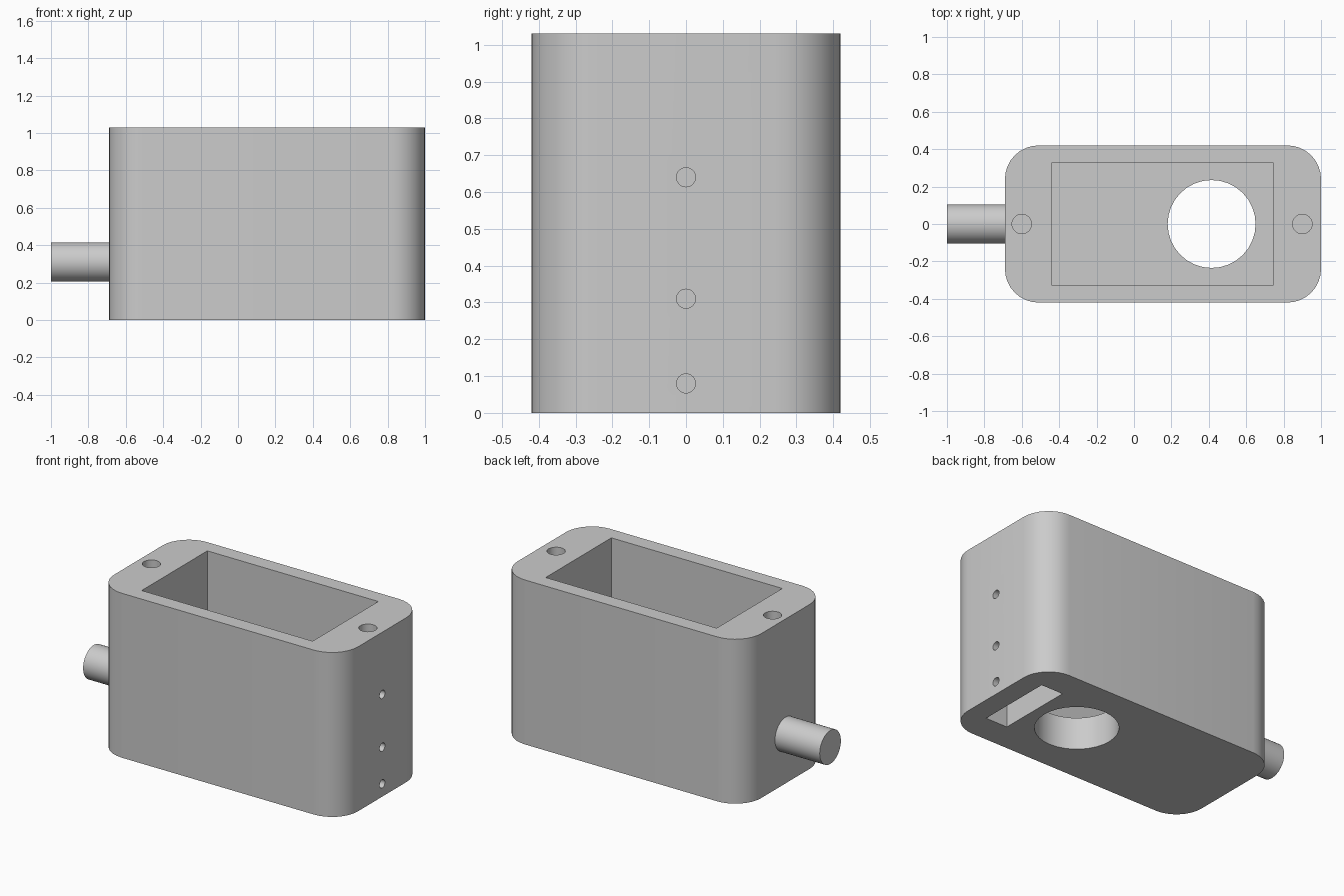
import bpy, bmesh, math
from mathutils import Matrix, Vector

cube = bpy.data.objects.get("Cube")
if cube:
    bpy.data.objects.remove(cube, do_unlink=True)

grey = bpy.data.materials.new("plain grey")
grey.use_nodes = True
colour = (0.6, 0.6, 0.6, 1)
grey.diffuse_color = colour
grey.node_tree.nodes["Principled BSDF"].inputs["Base Color"].default_value = colour


def make_object(name, bm):
    bmesh.ops.recalc_face_normals(bm, faces=bm.faces)
    mesh = bpy.data.meshes.new(name)
    bm.to_mesh(mesh)
    bm.free()
    mesh.materials.append(grey)
    obj = bpy.data.objects.new(name, mesh)
    bpy.context.collection.objects.link(obj)
    return obj


def box(name, low, high):
    low, high = Vector(low), Vector(high)
    bm = bmesh.new()
    bmesh.ops.create_cube(bm, size=1)
    bmesh.ops.scale(bm, vec=high - low, verts=bm.verts)
    bmesh.ops.translate(bm, vec=(low + high) / 2, verts=bm.verts)
    return make_object(name, bm)


def rod(name, start, end, radius, sides=32):
    start, end = Vector(start), Vector(end)
    axis = end - start
    turn = Vector((0, 0, 1)).rotation_difference(axis).to_matrix().to_4x4()
    bm = bmesh.new()
    bmesh.ops.create_cone(bm, cap_ends=True, segments=sides, radius1=radius,
                          radius2=radius, depth=axis.length,
                          matrix=Matrix.Translation((start + end) / 2) @ turn)
    return make_object(name, bm)


def smooth(obj):
    bpy.ops.object.select_all(action='DESELECT')
    obj.select_set(True)
    bpy.context.view_layer.objects.active = obj
    bpy.ops.object.shade_smooth_by_angle(angle=math.radians(30))


# Housing: block with rounded vertical corners
left, right, half_depth, height = -0.69, 1.0, 0.42, 1.03
housing = box("housing", (left, -half_depth, 0), (right, half_depth, height))
bm = bmesh.new()
bm.from_mesh(housing.data)
corners = [e for e in bm.edges if abs(e.verts[0].co.z - e.verts[1].co.z) > 0.5]
bmesh.ops.bevel(bm, geom=corners, offset=0.18, segments=8, profile=0.5,
                affect='EDGES')
bm.to_mesh(housing.data)
bm.free()

# Pocket, floor opening and slot in the underside
floor = 0.2
cutters = [
    box("pocket_cutter", (-0.44, -0.325, floor), (0.745, 0.325, height + 0.1)),
    rod("floor_hole_cutter", (0.415, 0, -0.1), (0.415, 0, floor + 0.1), 0.235),
    box("slot_cutter", (0.72, -0.24, -0.1), (0.87, 0.24, 0.155)),
]
# Blind screw holes in the rim
for x in (-0.6, 0.9):
    cutters.append(rod("rim_hole_cutter", (x, 0, height - 0.25),
                       (x, 0, height + 0.1), 0.052))
# Small side holes: the lowest meets the slot, the others the pocket
for z, inner in ((0.08, 0.8), (0.31, 0.7), (0.64, 0.7)):
    cutters.append(rod("side_hole_cutter", (inner, 0, z), (1.1, 0, z), 0.026, 24))

for cutter in cutters:
    cutter.hide_render = True
    mod = housing.modifiers.new(cutter.name, 'BOOLEAN')
    mod.operation = 'DIFFERENCE'
    mod.solver = 'EXACT'
    mod.object = cutter

# Bake the cuts into the housing and drop the cutters
graph = bpy.context.evaluated_depsgraph_get()
cut_mesh = bpy.data.meshes.new_from_object(housing.evaluated_get(graph))
housing.modifiers.clear()
housing.data = cut_mesh
for cutter in cutters:
    bpy.data.objects.remove(cutter, do_unlink=True)
smooth(housing)

# Shaft on the end wall
shaft = rod("shaft", (-1.0, 0, 0.31), (left + 0.02, 0, 0.31), 0.105)
smooth(shaft)
